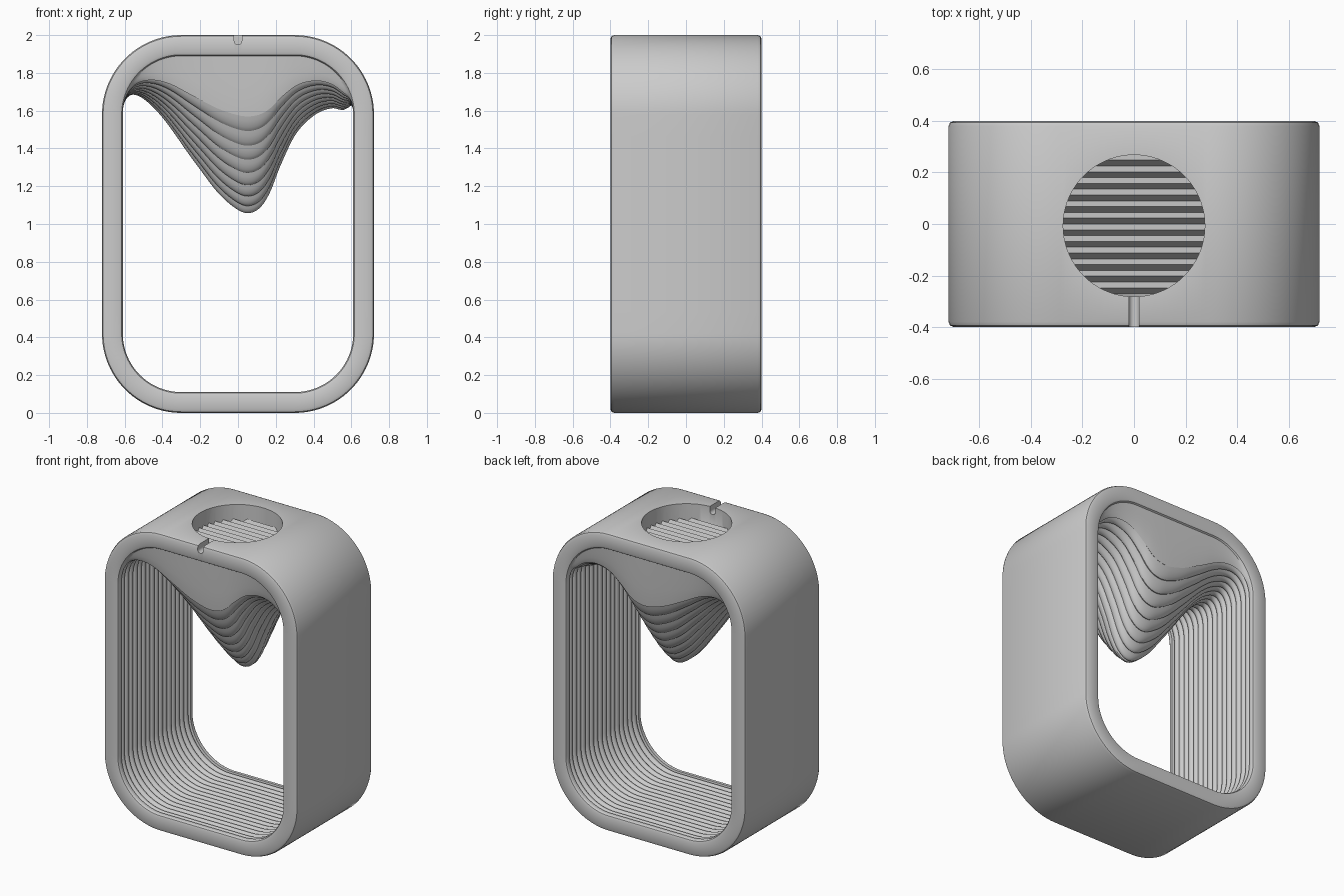
import bpy
import math
from mathutils import Vector

if "Cube" in bpy.data.objects:
    bpy.data.objects.remove(bpy.data.objects["Cube"])

HALF_W, HEIGHT, RADIUS, WALL = 0.72, 2.0, 0.42, 0.11
PITCH, RIB_EDGE, GROOVE = 0.045, 0.36, 0.02
HOLE_Y, HOLE_R = -0.007, 0.275

grey = bpy.data.materials.new("matte grey")
grey.use_nodes = True
grey.diffuse_color = (0.6, 0.6, 0.6, 1)
grey.node_tree.nodes["Principled BSDF"].inputs["Base Color"].default_value = (0.6, 0.6, 0.6, 1)


def make(name, verts, faces):
    mesh = bpy.data.meshes.new(name)
    mesh.from_pydata(verts, [], faces)
    mesh.materials.append(grey)
    obj = bpy.data.objects.new(name, mesh)
    bpy.context.collection.objects.link(obj)
    return obj


def select(obj):
    bpy.ops.object.select_all(action='DESELECT')
    obj.select_set(True)
    bpy.context.view_layer.objects.active = obj


def boolean(obj, other, operation):
    mod = obj.modifiers.new("cut", 'BOOLEAN')
    mod.object, mod.operation, mod.solver = other, operation, 'EXACT'
    select(obj)
    bpy.ops.object.modifier_apply(modifier=mod.name)
    bpy.data.objects.remove(other)


def prism(name, profile, to_a, to_b):
    """Solid between two placements of a closed profile."""
    n = len(profile)
    verts = [to_a(*p) for p in profile] + [to_b(*p) for p in profile]
    faces = [(i, (i + 1) % n, n + (i + 1) % n, n + i) for i in range(n)]
    faces += [tuple(reversed(range(n))), tuple(range(n, 2 * n))]
    obj = make(name, verts, faces)
    select(obj)
    bpy.ops.object.mode_set(mode='EDIT')
    bpy.ops.mesh.select_all(action='SELECT')
    bpy.ops.mesh.normals_make_consistent(inside=False)
    bpy.ops.object.mode_set(mode='OBJECT')
    obj.hide_render = True
    return obj


# Rounded rectangle path: corner centre or straight point, plus outward direction
def ring_path():
    cx, lo, hi = HALF_W - RADIUS, RADIUS, HEIGHT - RADIUS
    corners = [(cx, hi), (-cx, hi), (-cx, lo), (cx, lo)]
    straight = [44, 10, 8, 10]
    path = []
    for k, c in enumerate(corners):
        for i in range(25):
            a = math.pi / 2 * (k + i / 24)
            path.append((Vector(c), Vector((math.cos(a), math.sin(a)))))
        nxt = Vector(corners[(k + 1) % 4])
        for i in range(1, straight[k]):
            path.append((Vector(c).lerp(nxt, i / straight[k]), path[-1][1]))
    return path


# Depth of the hanging bulge across the width
SAG = [(-.61, 0), (-.55, .08), (-.45, .235), (-.3, .47), (-.2, .61), (-.1, .74),
       (0, .825), (.06, .842), (.12, .81), (.17, .73), (.22, .6), (.3, .43),
       (.4, .305), (.5, .207), (.56, .146), (.61, 0)]


def sag(x):
    if abs(x) >= HALF_W - WALL:
        return 0
    k = max(i for i in range(len(SAG) - 1) if SAG[i][0] <= x)

    def slope(i):
        a, b = SAG[max(i - 1, 0)], SAG[min(i + 1, len(SAG) - 1)]
        return (b[1] - a[1]) / (b[0] - a[0])
    (x0, d0), (x1, d1) = SAG[k], SAG[k + 1]
    h = x1 - x0
    t = (x - x0) / h
    return ((1 + 2 * t) * (1 - t) ** 2 * d0 + t * (1 - t) ** 2 * h * slope(k)
            + t * t * (3 - 2 * t) * d1 + t * t * (t - 1) * h * slope(k + 1))


# Share of the full bulge reached at each depth: a steep lip, then a ribbed slope
def swell(y):
    y = abs(y)
    if y > RIB_EDGE:
        k = max(0, (0.385 - y) / (0.385 - RIB_EDGE))
        return 0.4 * math.sin(math.pi / 2 * k)
    return 0.4 + 0.6 * (1 - (y / RIB_EDGE) ** 1.3)


# Cross-section as (inset from outside, y): outer skin, rim, ribbed inner wall, rim
front_rim = [(0, -.38), (.006, -.394), (.02, -.4), (.09, -.4), (.104, -.395)]
inner = [(WALL, -.385 + i * .005) for i in range(5)]
STEPS = 6
count = round(2 * RIB_EDGE / PITCH) * STEPS
ribs = []
for i in range(count + 1):
    dip = 1 - abs(math.sin(math.pi * i / STEPS)) ** 0.6
    ribs.append((WALL - GROOVE * dip, -RIB_EDGE + i * PITCH / STEPS))
section = front_rim + inner + ribs
section += [(t, -y) for t, y in reversed(front_rim + inner)]

# Hollow frame with the bulge hanging from its top
path = ring_path()
verts = []
for centre, out in path:
    wall = centre + out * (RADIUS - WALL)
    depth = sag(wall.x) if out.y > 0.01 else 0
    for j, (t, y) in enumerate(section):
        p = centre + out * (RADIUS - t)
        drop = depth * swell(y) if t > 0.085 else 0
        verts.append((p.x, y, p.y - drop))
n, m = len(path), len(section)
faces = [(i * m + j, i * m + (j + 1) % m, (i + 1) % n * m + (j + 1) % m, (i + 1) % n * m + j)
         for i in range(n) for j in range(m)]
frame = make("ribbed_frame", verts, faces)
select(frame)
bpy.ops.object.mode_set(mode='EDIT')
bpy.ops.mesh.select_all(action='SELECT')
bpy.ops.mesh.normals_make_consistent(inside=False)
bpy.ops.object.mode_set(mode='OBJECT')

# Round pocket in the top with a ridged floor
circle = [(HOLE_R * math.cos(a * math.tau / 72), HOLE_Y + HOLE_R * math.sin(a * math.tau / 72))
          for a in range(72)]
pocket = prism("pocket_cutter", circle, lambda x, y: (x, y, 1.7), lambda x, y: (x, y, 2.1))
zigzag = [(-RIB_EDGE + i * PITCH / 2, 1.905 if i % 2 else 1.865) for i in range(33)]
zigzag += [(RIB_EDGE, 2.2), (-RIB_EDGE, 2.2)]
ridges = prism("ridge_cutter", zigzag, lambda y, z: (-.4, y, z), lambda y, z: (.4, y, z))
boolean(pocket, ridges, 'INTERSECT')
boolean(frame, pocket, 'DIFFERENCE')

# Cable notch from the pocket to the front edge
notch = [(.02 * math.cos(math.pi * (1 + i / 10)), 1.97 + .02 * math.sin(math.pi * (1 + i / 10)))
         for i in range(11)] + [(.02, 2.1), (-.02, 2.1)]
slot = prism("notch_cutter", notch, lambda x, z: (x, -.5, z), lambda x, z: (x, -.25, z))
boolean(frame, slot, 'DIFFERENCE')

select(frame)
bpy.ops.object.shade_smooth_by_angle(angle=math.radians(35))
